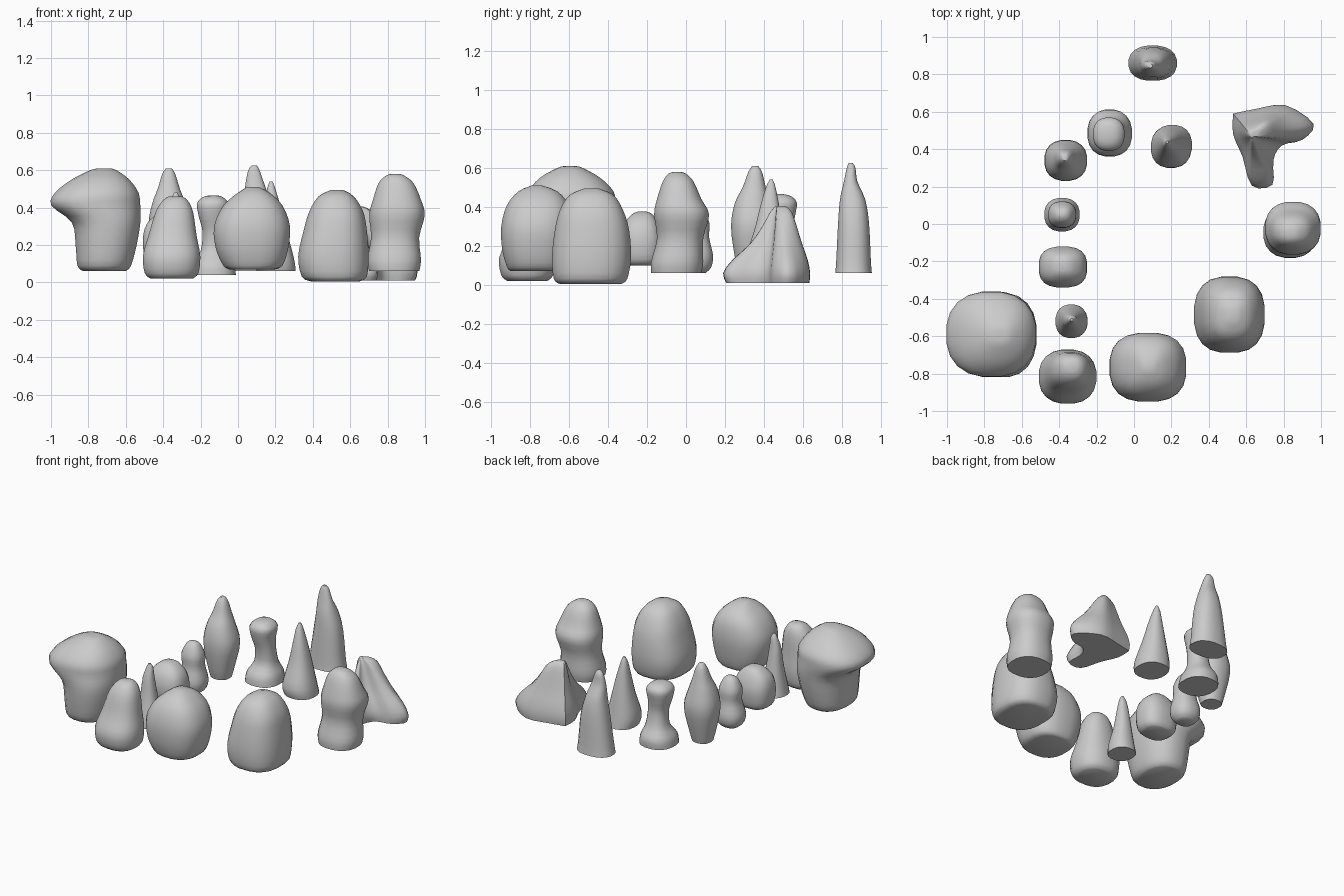
import bpy
import math

SIDES = 20


def spline(rows, steps):
    """Catmull-Rom densify a list of equal-length number tuples."""
    out = []
    for i in range(len(rows) - 1):
        p0, p1 = rows[max(i - 1, 0)], rows[i]
        p2, p3 = rows[i + 1], rows[min(i + 2, len(rows) - 1)]
        for s in range(steps):
            t = s / steps
            out.append(tuple(
                b + 0.5 * t * (c - a + t * (2*a - 5*b + 4*c - d + t * (3*(b - c) + d - a)))
                for a, b, c, d in zip(p0, p1, p2, p3)))
    out.append(rows[-1])
    return out


def loft(name, rings):
    """Skin closed rings of points from bottom to top, with capped ends."""
    n = len(rings[0])
    verts = [p for r in rings for p in r]
    faces = [(k*n + i, k*n + (i + 1) % n, (k + 1)*n + (i + 1) % n, (k + 1)*n + i)
             for k in range(len(rings) - 1) for i in range(n)]
    faces.append(tuple(reversed(range(n))))
    faces.append(tuple(range(len(verts) - n, len(verts))))
    mesh = bpy.data.meshes.new(name)
    mesh.from_pydata(verts, [], faces)
    ob = bpy.data.objects.new(name, mesh)
    bpy.context.collection.objects.link(ob)
    bpy.ops.object.select_all(action='DESELECT')
    ob.select_set(True)
    bpy.context.view_layer.objects.active = ob
    bpy.ops.object.shade_smooth_by_angle(angle=math.radians(50))


def stone(name, rows, power=0.85):
    """Standing stone; each row is z, x min, x max, y min, y max."""
    def sp(v):
        return math.copysign(abs(v) ** power, v)
    rings = []
    for z, x0, x1, y0, y1 in spline(rows, 3):
        ring = []
        for i in range(SIDES):
            a = math.tau * (i + 0.5) / SIDES
            ring.append(((x0 + x1)/2 + (x1 - x0)/2 * sp(math.cos(a)),
                         (y0 + y1)/2 + (y1 - y0)/2 * sp(math.sin(a)), z))
        rings.append(ring)
    loft(name, rings)


# slender pointed stones
stone("back_spire", [(.06, -.03, .23, .765, .955), (.12, -.02, .22, .77, .95),
                     (.32, .01, .2, .78, .94), (.44, .03, .17, .79, .92),
                     (.53, .04, .14, .81, .88), (.6, .055, .115, .825, .87),
                     (.625, .075, .1, .835, .855)])
stone("inner_spire", [(.06, .1, .31, .31, .53), (.13, .09, .3, .3, .52),
                      (.28, .12, .26, .35, .5), (.4, .14, .23, .38, .48),
                      (.5, .155, .2, .41, .46), (.54, .17, .185, .43, .445)])
stone("side_spire", [(.06, -.42, -.25, -.61, -.43), (.12, -.41, -.25, -.6, -.44),
                     (.25, -.39, -.28, -.57, -.46), (.38, -.375, -.3, -.55, -.48),
                     (.45, -.355, -.31, -.53, -.49), (.48, -.34, -.325, -.52, -.505)])
stone("side_tall_stone", [(.06, -.43, -.3, .27, .4), (.14, -.45, -.28, .25, .42),
                          (.3, -.48, -.25, .23, .45), (.42, -.46, -.28, .25, .43),
                          (.5, -.43, -.31, .29, .41), (.58, -.405, -.335, .32, .39),
                          (.61, -.385, -.355, .34, .37)])

# waisted stone with a bulb on top
stone("waisted_stone", [(.04, -.25, -.01, .36, .61), (.1, -.24, -.02, .37, .61),
                        (.17, -.2, -.05, .42, .57), (.27, -.19, -.06, .42, .55),
                        (.35, -.21, -.06, .4, .56), (.42, -.22, -.05, .39, .57),
                        (.455, -.19, -.08, .42, .54), (.465, -.15, -.11, .46, .5)])

# small side stones
stone("side_pebble", [(.06, -.44, -.33, 0, .1), (.09, -.47, -.3, -.03, .13),
                      (.15, -.48, -.29, -.04, .14), (.24, -.455, -.31, -.02, .12),
                      (.32, -.46, -.31, -.02, .12), (.39, -.43, -.34, .01, .09),
                      (.41, -.4, -.37, .04, .06)])
stone("side_block", [(.1, -.47, -.29, -.31, -.15), (.13, -.5, -.26, -.33, -.13),
                     (.23, -.51, -.25, -.34, -.12), (.31, -.49, -.27, -.32, -.14),
                     (.36, -.44, -.32, -.28, -.17), (.375, -.4, -.36, -.25, -.2)], .75)

# front and right hand boulders
stone("front_left_stone", [(.02, -.47, -.24, -.92, -.71), (.05, -.5, -.21, -.95, -.68),
                           (.14, -.51, -.2, -.96, -.67), (.25, -.48, -.22, -.91, -.68),
                           (.38, -.44, -.24, -.87, -.69), (.44, -.4, -.27, -.83, -.71),
                           (.46, -.37, -.3, -.79, -.74)])
stone("front_boulder", [(.07, -.05, .2, -.9, -.63), (.09, -.08, .24, -.92, -.61),
                        (.18, -.12, .27, -.945, -.59), (.3, -.13, .28, -.95, -.58),
                        (.41, -.08, .24, -.92, -.6), (.48, .0, .17, -.86, -.66),
                        (.51, .05, .11, -.79, -.74)], .78)
stone("front_right_boulder", [(.005, .39, .65, -.65, -.33), (.03, .34, .69, -.68, -.3),
                              (.14, .32, .7, -.69, -.28), (.28, .35, .69, -.675, -.29),
                              (.38, .38, .67, -.65, -.32), (.46, .43, .62, -.6, -.37),
                              (.495, .5, .56, -.52, -.45)], .78)
stone("right_tall_stone", [(.06, .7, .97, -.18, .08), (.12, .69, .98, -.18, .09),
                           (.24, .71, .97, -.15, .09), (.36, .7, 1.0, -.165, .12),
                           (.44, .72, .98, -.15, .08), (.53, .75, .94, -.12, .04),
                           (.57, .79, .89, -.09, .0), (.58, .82, .86, -.06, -.03)])

# big overhanging boulder on the left
stone("left_boulder", [(.06, -.83, -.6, -.75, -.45), (.09, -.86, -.57, -.79, -.42),
                       (.2, -.87, -.54, -.81, -.39), (.32, -.89, -.52, -.82, -.37),
                       (.41, -1.0, -.52, -.82, -.36), (.48, -.98, -.53, -.81, -.37),
                       (.55, -.89, -.58, -.75, -.44), (.6, -.79, -.65, -.66, -.53),
                       (.61, -.74, -.69, -.62, -.57)])

# three-armed stone: outline of x, y and how thick each arm stays with height
outline = [(.53, .59, .7), (.65, .615, .6), (.81, .635, .5), (.96, .535, .8),
           (.9, .45, .8), (.79, .42, 1.0), (.745, .34, 1.1), (.74, .21, 1.2),
           (.63, .205, 1.2), (.58, .36, 1.1), (.53, .48, .8)]
outline = spline(outline + outline[:1], 3)[:-1]
outline.reverse()
px, py = .63, .47
rows = spline([(.01, .95), (.06, 1.0), (.13, .85), (.21, .57), (.3, .35),
               (.37, .2), (.4, .08), (.405, .03)], 2)
loft("three_armed_stone",
     [[(px + (x - px) * s ** k, py + (y - py) * s ** k, z) for x, y, k in reversed(outline)]
      for z, s in rows])

# make all face normals point outward
for ob in bpy.context.collection.objects:
    bpy.context.view_layer.objects.active = ob
    ob.select_set(True)
    bpy.ops.object.mode_set(mode='EDIT')
    bpy.ops.mesh.select_all(action='SELECT')
    bpy.ops.mesh.normals_make_consistent(inside=False)
    bpy.ops.object.mode_set(mode='OBJECT')
    ob.select_set(False)
